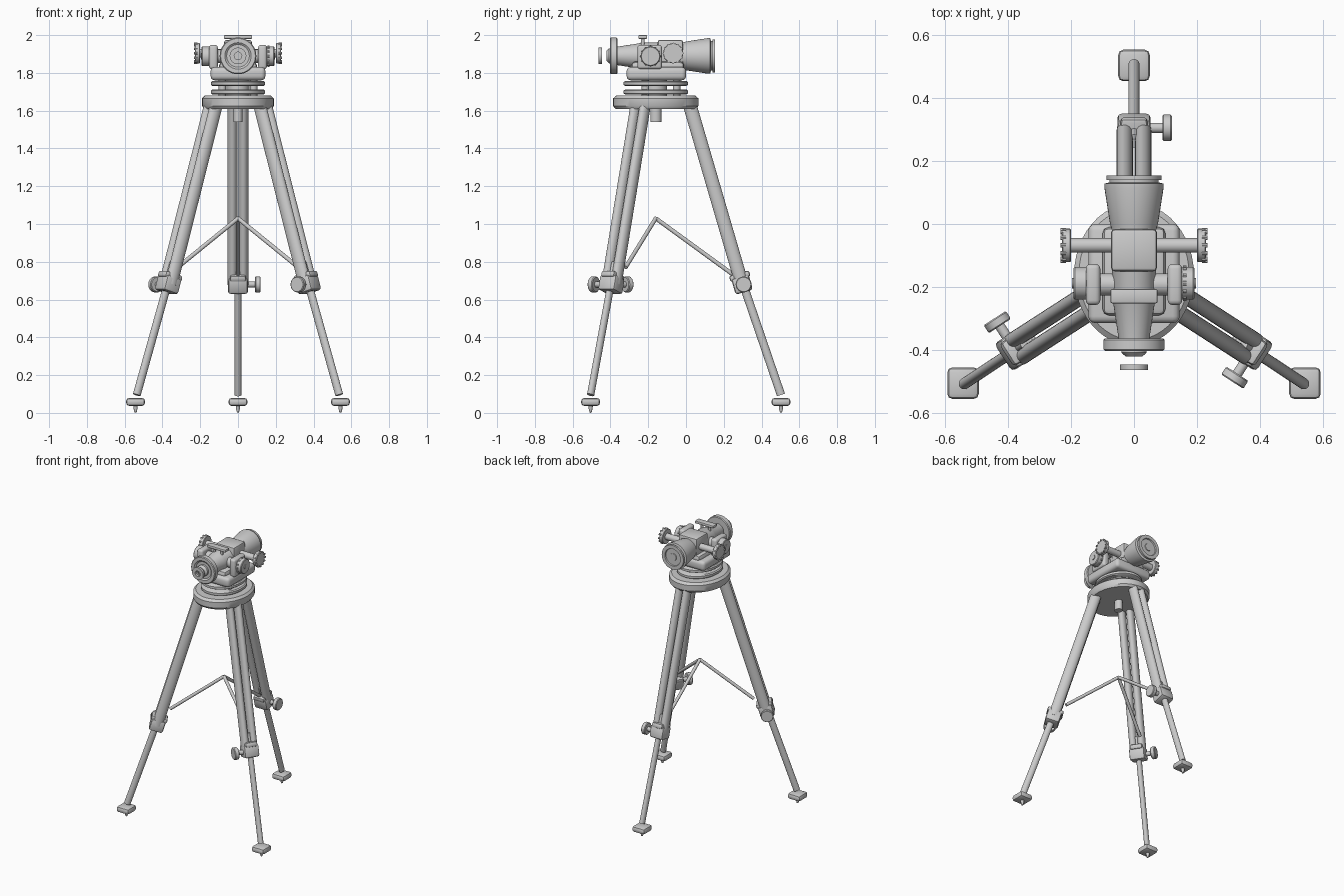
import bpy, bmesh, math
from mathutils import Matrix, Vector

old = bpy.data.objects.get("Cube")
if old:
    bpy.data.objects.remove(old, do_unlink=True)

grey = bpy.data.materials.new("light_grey")
grey.use_nodes = True
grey.diffuse_color = (0.6, 0.6, 0.6, 1)
grey.node_tree.nodes["Principled BSDF"].inputs["Base Color"].default_value = (0.6, 0.6, 0.6, 1)
parts = []


def finish(bm, name, matrix=None):
    """Turn a bmesh into a named object in the shared colour."""
    if matrix:
        bm.transform(matrix)
    bmesh.ops.recalc_face_normals(bm, faces=bm.faces)
    mesh = bpy.data.meshes.new(name)
    bm.to_mesh(mesh)
    bm.free()
    mesh.materials.append(grey)
    ob = bpy.data.objects.new(name, mesh)
    bpy.context.collection.objects.link(ob)
    parts.append(ob)
    return ob


def frame(origin, axis, side=None):
    """Matrix whose z runs along axis and whose x runs along side."""
    d = Vector(axis).normalized()
    if side is None:
        side = d.orthogonal()
    s = Vector(side)
    s = (s - d * s.dot(d)).normalized()
    m = Matrix((s, d.cross(s), d)).transposed().to_4x4()
    m.translation = Vector(origin)
    return m


def box(name, size, matrix, bevel=0.01, segments=2):
    bm = bmesh.new()
    bmesh.ops.create_cube(bm, size=1)
    bm.transform(Matrix.Diagonal((*size, 1)))
    if bevel:
        bmesh.ops.bevel(bm, geom=bm.edges[:], offset=bevel, segments=segments,
                        profile=0.5, affect='EDGES')
    return finish(bm, name, matrix)


def lathe(name, profile, matrix, sides=40):
    """Spin (radius, height) points about local z."""
    bm = bmesh.new()
    verts = [bm.verts.new((r, 0, h)) for r, h in profile]
    edges = [bm.edges.new(pair) for pair in zip(verts, verts[1:])]
    bmesh.ops.spin(bm, geom=verts + edges, cent=(0, 0, 0), axis=(0, 0, 1),
                   angle=math.tau, steps=sides)
    bmesh.ops.remove_doubles(bm, verts=bm.verts[:], dist=0.0001)
    return finish(bm, name, matrix)


def rod(name, start, end, rx, ry=None, side=None, bevel=0.0, sides=32):
    """Round or oval bar between two points."""
    a, b = Vector(start), Vector(end)
    length = (b - a).length
    m = frame(a, b - a, side) @ Matrix.Diagonal((rx, ry or rx, 1, 1))
    c = bevel / rx
    prof = [(0, 0), (1 - c, 0), (1, bevel), (1, length - bevel), (1 - c, length), (0, length)]
    return lathe(name, prof, m, sides)


# Tripod head, levelling stage and centre screw
PIVOT = -0.16
oval = Matrix.Translation((0, PIVOT, 0)) @ Matrix.Diagonal((1, 1.19, 1, 1))
lathe("tripod_head", [(0, 1.61), (0.18, 1.61), (0.19, 1.625), (0.19, 1.665),
                      (0.175, 1.68), (0, 1.68)], oval, 48)
for name, z in (("lower_level_plate", 1.685), ("upper_level_plate", 1.73)):
    lathe(name, [(0, z), (0.135, z), (0.143, z + 0.006), (0.143, z + 0.022),
                 (0.135, z + 0.028), (0, z + 0.028)], oval, 48)
for i in range(3):
    a = math.radians(90 + 120 * i)
    x, y = 0.095 * math.cos(a), PIVOT + 0.11 * math.sin(a)
    rod("levelling_screw", (x, y, 1.67), (x, y, 1.76), 0.02)
rod("spindle", (0, PIVOT, 1.67), (0, PIVOT, 1.77), 0.06)
rod("centre_screw", (0, PIVOT, 1.54), (0, PIVOT, 1.63), 0.025, 0.029, (1, 0, 0))

# Legs: head end, clamp and foot for each
legs = [
    ("back", (0, 0.02, 1.63), (0, 0.297, 0.68), (0, 0.503, 0.095), (0, 0.245, 0.735)),
    ("left", (0.13, -0.24, 1.63), (0.37, -0.395, 0.68), (0.536, -0.505, 0.095), (0.32, -0.32, 0.77)),
    ("right", (-0.13, -0.24, 1.63), (-0.37, -0.395, 0.68), (-0.536, -0.505, 0.095), (-0.32, -0.32, 0.77)),
]
for name, top, clamp, foot, strut in legs:
    top, clamp, foot = Vector(top), Vector(clamp), Vector(foot)
    axis = (clamp - top).normalized()
    flat = Vector((axis.x, axis.y, 0)).normalized()
    side = Vector((flat.y, -flat.x, 0))
    for s in (-1, 1):
        off = side * s * 0.029
        rod(name + "_leg_upper_tube", top + off, clamp + off, 0.026, 0.036, side)
    rod(name + "_leg_lower_tube", clamp - axis * 0.12, foot, 0.018, 0.022, side)
    box(name + "_leg_clamp", (0.105, 0.095, 0.085), frame(clamp, axis, side), 0.014)
    box(name + "_clamp_collar", (0.085, 0.11, 0.035),
        frame(clamp - axis * 0.045, axis, side), 0.012)
    # Clamp knob on a short stem
    knob = clamp + flat * 0.008
    rod(name + "_knob_stem", knob + side * 0.03, knob + side * 0.1, 0.016)
    rod(name + "_knob", knob + side * 0.09, knob + side * 0.12, 0.042, bevel=0.004)
    # Foot pad with ground spike
    box(name + "_foot", (0.1, 0.1, 0.042),
        Matrix.Translation((foot.x * 1.012, foot.y, 0.058)), 0.016)
    lathe(name + "_spike", [(0, 0), (0.006, 0.004), (0.011, 0.025), (0.013, 0.06), (0, 0.06)],
          Matrix.Translation((foot.x * 1.012, foot.y, 0)), 16)
    rod(name + "_spreader_arm", (0, PIVOT, 1.03), strut, 0.011, sides=20)

# Instrument base
box("instrument_base", (0.29, 0.315, 0.07), Matrix.Translation((0, -0.157, 1.796)), 0.022, 3)
box("instrument_saddle", (0.2, 0.28, 0.05), Matrix.Translation((0, -0.15, 1.835)), 0.02)

# Telescope, turned about the sight line
sight = frame((0, 0, 1.89), (0, 1, 0), (1, 0, 0))
lathe("telescope_tube", [(0, -0.37), (0.048, -0.37), (0.066, -0.25), (0.07, -0.24), (0.07, -0.02),
                         (0.076, 0.0), (0.094, 0.115), (0.094, 0.128), (0.078, 0.132),
                         (0.078, 0.145), (0, 0.145)], sight)
lathe("objective_ring", [(0.058, 0.14), (0.087, 0.14), (0.087, 0.154), (0.062, 0.154),
                         (0.058, 0.14)], sight)
lathe("objective_lens", [(0, 0.149), (0.025, 0.149), (0.027, 0.143), (0, 0.143)], sight)
lathe("eyepiece_ring", [(0, -0.395), (0.06, -0.395), (0.07, -0.403), (0.092, -0.403),
                        (0.097, -0.398), (0.097, -0.368), (0.092, -0.363), (0, -0.363)], sight)
lathe("eyepiece_neck", [(0, -0.421), (0.026, -0.421), (0.04, -0.408), (0.04, -0.39),
                        (0, -0.39)], sight)
lathe("eyecup", [(0.02, -0.463), (0.044, -0.463), (0.044, -0.446), (0.02, -0.446),
                 (0.02, -0.463)], sight)

# Top housing and sighting bar
box("top_housing", (0.146, 0.134, 0.14), Matrix.Translation((0, -0.083, 1.905)), 0.012)
box("sighting_bar", (0.15, 0.046, 0.02), Matrix.Translation((0, -0.229, 1.99)), 0.006)
for s in (-1, 1):
    rod("sighting_post", (s * 0.03, -0.229, 1.92), (s * 0.03, -0.229, 1.985), 0.01, sides=16)


def knurl(name, x, y, z, radius, inner, outer, s):
    """Ring of grip studs round a side knob."""
    for i in range(12):
        a = math.tau * i / 12
        py, pz = y + radius * math.cos(a), z + radius * math.sin(a)
        rod(name, (s * (x + inner), py, pz), (s * (x + outer), py, pz), 0.007, sides=8)


# Side brackets, bearing discs and focus knobs
for s in (-1, 1):
    box("side_bracket", (0.046, 0.13, 0.128), Matrix.Translation((s * 0.13, -0.192, 1.884)), 0.015, 3)
    rod("trunnion", (s * 0.05, -0.192, 1.888), (s * 0.12, -0.192, 1.888), 0.035)
    rod("bearing_disc", (s * 0.148, -0.188, 1.888), (s * 0.192, -0.188, 1.888), 0.052, bevel=0.004)
    rod("bearing_hub", (s * 0.19, -0.188, 1.888), (s * 0.197, -0.188, 1.888), 0.016)
    rod("focus_shaft", (s * 0.06, -0.068, 1.904), (s * 0.21, -0.068, 1.904), 0.023)
    rod("focus_knob", (s * 0.2, -0.068, 1.904), (s * 0.228, -0.068, 1.904), 0.053, bevel=0.003)
    knurl("focus_knob_stud", 0.2, -0.068, 1.904, 0.049, 0.015, 0.033, s)
knurl("bearing_disc_stud", 0.155, -0.188, 1.888, 0.05, 0.0, 0.012, 1)

# Smooth curved surfaces, keep hard edges
bpy.ops.object.select_all(action='DESELECT')
for ob in parts:
    ob.select_set(True)
bpy.context.view_layer.objects.active = parts[0]
bpy.ops.object.shade_smooth_by_angle(angle=math.radians(35))
